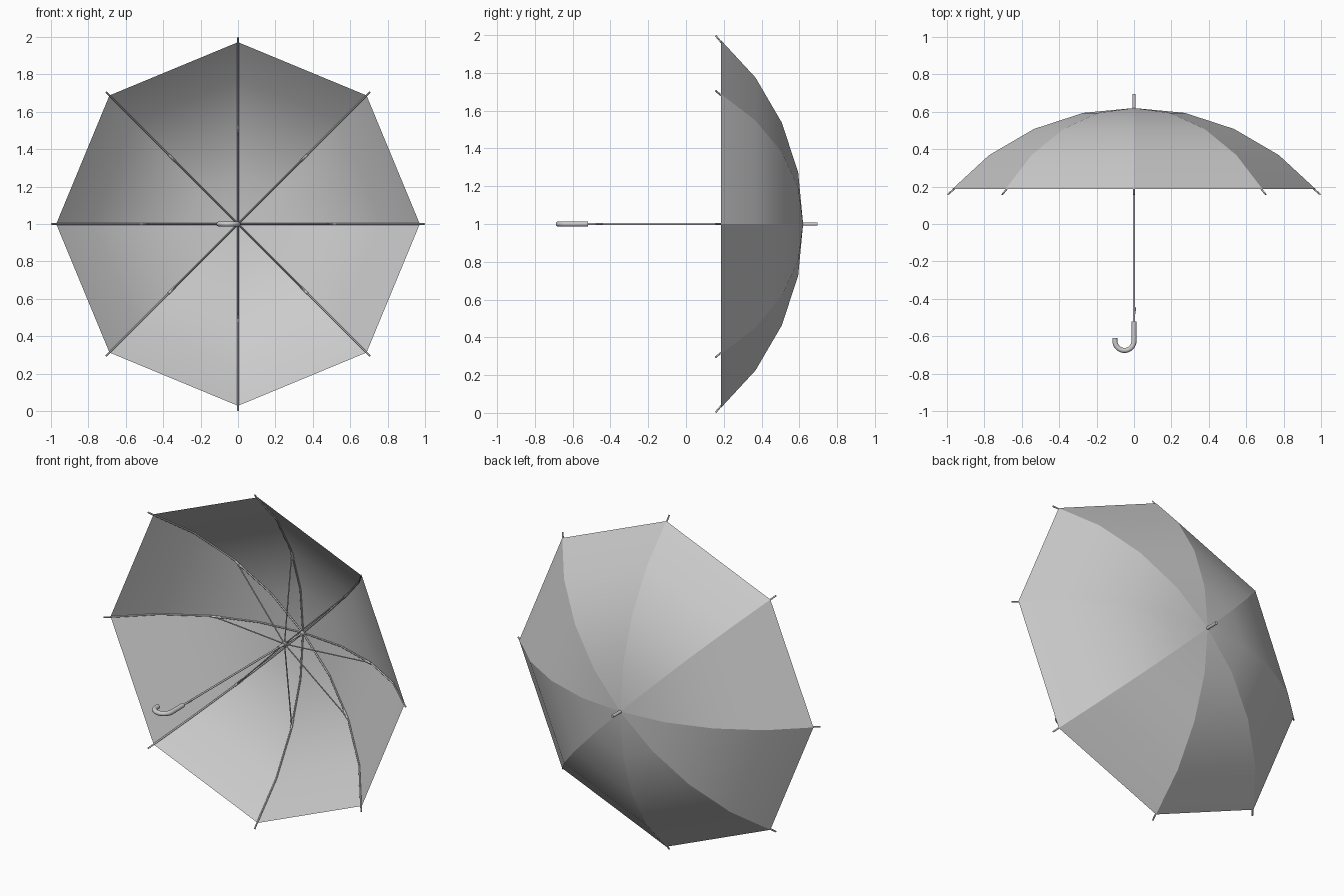
import bpy, bmesh, math
from mathutils import Vector

if "Cube" in bpy.data.objects:
    bpy.data.objects.remove(bpy.data.objects["Cube"])

SIDES = 8
# canopy profile: (radius from shaft, y)
PROFILE = [(0.272, 0.594), (0.535, 0.508), (0.775, 0.368), (0.972, 0.186)]
APEX = 0.62


def polar(r, y, i):
    a = 2 * math.pi * i / SIDES
    return Vector((r * math.cos(a), y, 1 + r * math.sin(a)))


def tubes(name, paths, radius, res=2):
    """Round tubes along one or more point paths, turned into a mesh."""
    cu = bpy.data.curves.new(name, 'CURVE')
    cu.dimensions = '3D'
    cu.bevel_depth = radius
    cu.bevel_resolution = res
    cu.use_fill_caps = True
    for path in paths:
        sp = cu.splines.new('POLY')
        sp.points.add(len(path) - 1)
        for p, co in zip(sp.points, path):
            p.co = (*co, 1)
    ob = bpy.data.objects.new(name, cu)
    bpy.context.collection.objects.link(ob)
    bpy.ops.object.select_all(action='DESELECT')
    ob.select_set(True)
    bpy.context.view_layer.objects.active = ob
    bpy.ops.object.convert(target='MESH')
    bpy.ops.object.shade_smooth_by_angle(angle=math.radians(50))
    return bpy.context.object


def rod(name, y0, y1, radius, x=0):
    return tubes(name, [[(x, y0, 1), (x, y1, 1)]], radius, 4)


# canopy: eight panels, smooth inside each panel, creased along the ribs
bm = bmesh.new()
apex = bm.verts.new((0, APEX, 1))
rings = [[bm.verts.new(polar(r, y, i)) for i in range(SIDES)] for r, y in PROFILE]
for i in range(SIDES):
    j = (i + 1) % SIDES
    bm.faces.new((apex, rings[0][i], rings[0][j]))
    for a, b in zip(rings, rings[1:]):
        bm.faces.new((a[i], b[i], b[j], a[j]))
bmesh.ops.recalc_face_normals(bm, faces=bm.faces)
if sum(f.normal.y for f in bm.faces) < 0:
    bmesh.ops.reverse_faces(bm, faces=bm.faces)
for f in bm.faces:
    f.smooth = True
for i in range(SIDES):
    spine = [apex] + [ring[i] for ring in rings]
    for a, b in zip(spine, spine[1:]):
        bm.edges.get((a, b)).smooth = False
me = bpy.data.meshes.new("canopy")
bm.to_mesh(me)
bm.free()
bpy.context.collection.objects.link(bpy.data.objects.new("canopy", me))

# ribs just under the canopy, poking out at the rim
rib = [(0.01, APEX - 0.008)] + [(r - 0.002, y - 0.006) for r, y in PROFILE] + [(0.997, 0.157)]
tubes("ribs", [[polar(r, y, i) for r, y in rib] for i in range(SIDES)], 0.0045)

# stretchers from the runner out to the ribs, with small joint clips
tubes("stretchers", [[polar(0.01, 0.44, i), polar(0.51, 0.506, i)]
                     for i in range(SIDES)], 0.0035)
tubes("rib_joints", [[polar(0.475, 0.519, i), polar(0.525, 0.503, i)]
                     for i in range(SIDES)], 0.0065)

# shaft and its fittings
rod("shaft", -0.54, 0.63, 0.0055)
rod("top_notch", 0.585, 0.612, 0.013)
rod("runner", 0.38, 0.425, 0.009)
rod("runner_collar", 0.425, 0.45, 0.014)
rod("ferrule", 0.61, 0.695, 0.009)
tubes("spring_catch", [[(0.004, -0.48, 1), (0.009, -0.45, 1), (0.004, -0.445, 1)]], 0.003)

# hooked handle
R, CY = 0.051, -0.625
hook = [(0, -0.52, 1)]
for k in range(17):
    a = -math.pi * k / 16
    hook.append((-R + R * math.cos(a), CY + R * math.sin(a), 1))
hook.append((-2 * R, -0.61, 1))
tubes("handle", [hook], 0.0135, 4)
